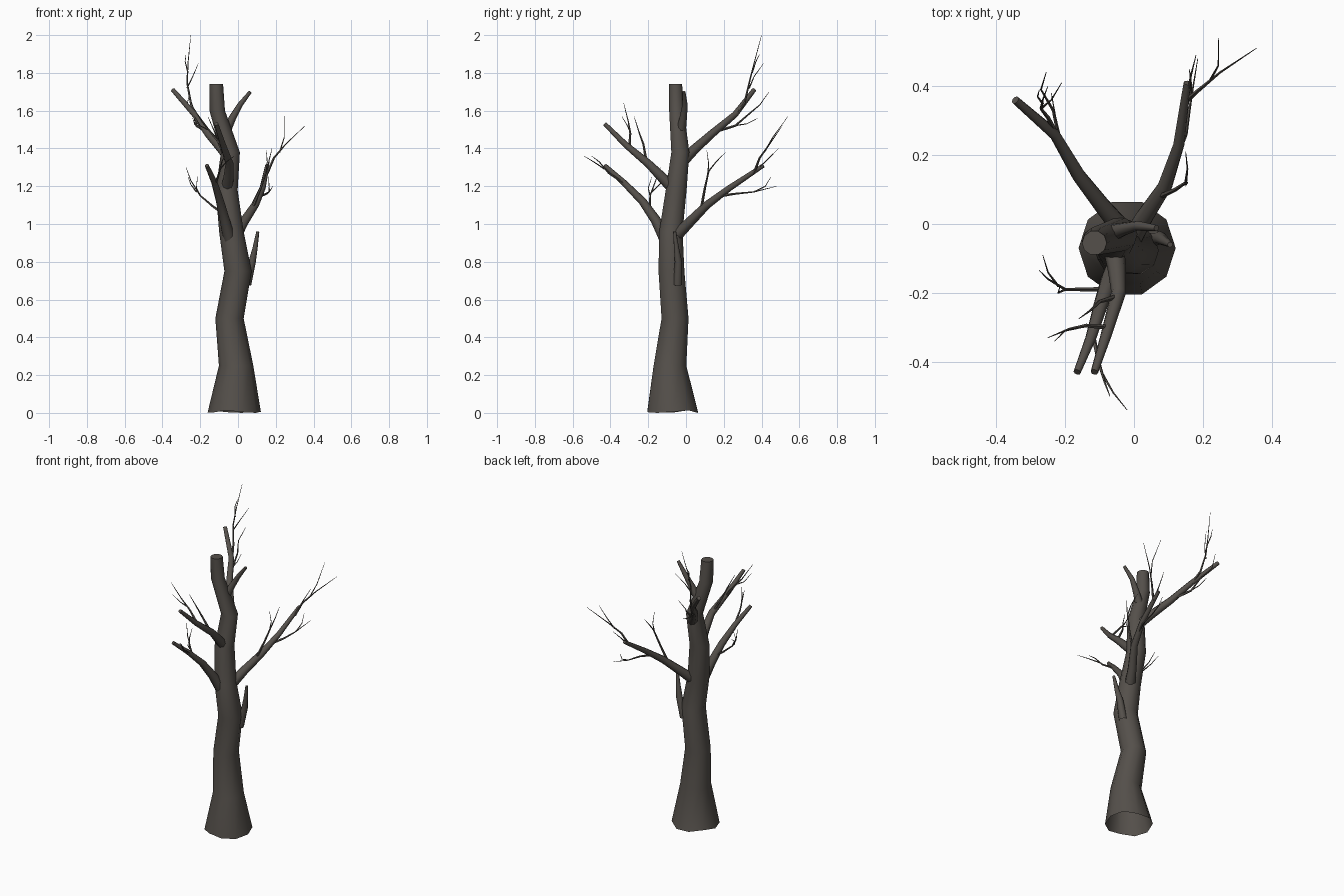
import bpy
import bmesh
import math
from mathutils import Vector

default_cube = bpy.data.objects.get("Cube")
if default_cube:
    bpy.data.objects.remove(default_cube, do_unlink=True)

# Single bark colour for the whole tree
bark = bpy.data.materials.new("dark grey brown bark")
bark.use_nodes = True
bark_colour = (0.09, 0.08, 0.07, 1)
bark.diffuse_color = bark_colour
shader = bark.node_tree.nodes["Principled BSDF"]
shader.inputs["Base Color"].default_value = bark_colour
shader.inputs["Roughness"].default_value = 0.9


def build_limb(name, points, radii, sides, level_rings=False, open_base=False):
    """Sweep a tapering ring along the points and cap its far end."""
    points = [Vector(p) for p in points]
    mesh_builder = bmesh.new()
    rings = []
    across = Vector((1, 0, 0))
    for index, centre in enumerate(points):
        before = points[max(index - 1, 0)]
        after = points[min(index + 1, len(points) - 1)]
        along = Vector((0, 0, 1)) if level_rings else (after - before).normalized()
        across = (across - along * across.dot(along)).normalized()
        other = along.cross(across)
        ring = []
        for side in range(sides):
            angle = math.tau * side / sides
            offset = across * math.cos(angle) + other * math.sin(angle)
            ring.append(mesh_builder.verts.new(centre + offset * radii[index]))
        rings.append(ring)
    for lower, upper in zip(rings, rings[1:]):
        for side in range(sides):
            following = (side + 1) % sides
            mesh_builder.faces.new((lower[side], lower[following],
                                    upper[following], upper[side]))
    mesh_builder.faces.new(rings[-1])
    if open_base:
        # Slightly ragged root edge
        for side, vert in enumerate(rings[0]):
            vert.co.z += 0.008 * (1 + math.sin(side * 2))
        lowest = min(vert.co.z for vert in rings[0])
        for vert in rings[0]:
            vert.co.z -= lowest
    mesh = bpy.data.meshes.new(name)
    mesh_builder.to_mesh(mesh)
    mesh_builder.free()
    mesh.materials.append(bark)
    limb = bpy.data.objects.new(name, mesh)
    bpy.context.collection.objects.link(limb)
    bpy.ops.object.select_all(action="DESELECT")
    limb.select_set(True)
    bpy.context.view_layer.objects.active = limb
    bpy.ops.object.shade_smooth_by_angle(angle=math.radians(50))
    return limb


def taper(start, end, count):
    return [start + (end - start) * i / (count - 1) for i in range(count)]


def branch(name, *points, start=0.032, end=0.011):
    build_limb(name, points, taper(start, end, len(points)), sides=8)


def twig(name, *points, start=0.008, end=0.001):
    build_limb(name, points, taper(start, end, len(points)), sides=5)


def shoot(name, *points):
    twig(name, *points, start=0.004)


# Crooked trunk, flared at the foot and sawn off at the top
build_limb(
    "trunk",
    [(-.02, -.07, 0), (-.01, -.085, .25), (-.045, -.058, .5), (0, -.077, .75),
     (-.035, -.08, .96), (-.06, -.052, 1.18), (-.04, -.03, 1.38),
     (-.11, -.05, 1.6), (-.115, -.055, 1.74)],
    [.141, .091, .075, .072, .065, .058, .05, .041, .036],
    sides=10, level_rings=True, open_base=True)

# Short stubs on the left side
branch("lower_stub", (.045, -.045, .68), (.075, -.04, .8), (.09, -.05, .87),
       (.105, -.06, .96), start=.025, end=.008)
branch("upper_stub", (-.06, -.025, 1.5), (-.03, -.015, 1.56), (.01, -.005, 1.63),
       (.065, -.012, 1.7), start=.025, end=.009)

# Lower back branch and its twigs
branch("lower_back_branch", (-.01, -.05, .94), (.03, .02, 1.01), (.09, .11, 1.1),
       (.13, .23, 1.19), (.155, .41, 1.31))
twig("lower_back_leader", (.155, .36, 1.27), (.19, .39, 1.35), (.25, .44, 1.42),
     (.355, .51, 1.52))
shoot("lower_back_leader_shoot", (.22, .415, 1.38), (.245, .46, 1.46),
      (.245, .54, 1.57))
twig("lower_back_tip_twig", (.155, .37, 1.28), (.165, .43, 1.34), (.18, .49, 1.4),
     start=.005)
twig("lower_back_side_twig", (.12, .19, 1.15), (.15, .26, 1.16), (.165, .36, 1.17),
     (.185, .48, 1.2))
shoot("lower_back_side_shoot", (.165, .36, 1.17), (.165, .42, 1.2), (.16, .45, 1.25))
twig("lower_back_inner_twig", (.075, .08, 1.08), (.12, .1, 1.19), (.15, .12, 1.28),
     (.155, .16, 1.33), (.15, .21, 1.38))
shoot("lower_back_inner_shoot", (.145, .115, 1.26), (.155, .12, 1.32),
      (.15, .11, 1.39))

# Upper back branch and its twigs
branch("upper_back_branch", (-.04, -.01, 1.34), (-.09, .05, 1.4), (-.16, .14, 1.48),
       (-.23, .26, 1.58), (-.345, .36, 1.71), start=.03, end=.012)
twig("upper_back_leader", (-.225, .26, 1.57), (-.25, .31, 1.64), (-.27, .335, 1.75),
     (-.265, .36, 1.85), (-.25, .4, 2))
shoot("upper_back_leader_shoot", (-.27, .335, 1.72), (-.24, .36, 1.78),
      (-.21, .41, 1.85))
shoot("upper_back_tip_shoot", (-.265, .35, 1.8), (-.28, .37, 1.86), (-.275, .39, 1.9))
twig("upper_back_side_twig", (-.17, .16, 1.49), (-.22, .26, 1.52), (-.235, .33, 1.58),
     (-.27, .39, 1.63), (-.255, .44, 1.7))
shoot("upper_back_side_shoot", (-.22, .25, 1.52), (-.23, .32, 1.53), (-.24, .38, 1.56))

# Lower front branch and its twigs
branch("lower_front_branch", (-.045, -.11, .92), (-.07, -.16, 1.02), (-.095, -.23, 1.12),
       (-.125, -.33, 1.22), (-.165, -.43, 1.31))
twig("lower_front_side_twig", (-.085, -.19, 1.06), (-.13, -.19, 1.09),
     (-.2, -.19, 1.15), (-.25, -.16, 1.23), (-.275, -.135, 1.3))
shoot("lower_front_side_shoot", (-.22, -.18, 1.17), (-.25, -.14, 1.21),
      (-.265, -.09, 1.25))
shoot("lower_front_inner_shoot", (-.2, -.19, 1.15), (-.22, -.2, 1.19),
      (-.215, -.18, 1.25))
twig("lower_front_tip_twig", (-.12, -.32, 1.21), (-.1, -.41, 1.27), (-.085, -.46, 1.33),
     (-.07, -.5, 1.36), start=.007)
shoot("lower_front_tip_shoot", (-.095, -.43, 1.29), (-.06, -.49, 1.33),
      (-.02, -.54, 1.36))

# Upper front branch and its twigs
branch("upper_front_branch", (-.06, -.06, 1.18), (-.05, -.13, 1.25), (-.045, -.2, 1.32),
       (-.08, -.32, 1.42), (-.115, -.43, 1.53))
twig("upper_front_side_twig", (-.075, -.3, 1.4), (-.14, -.295, 1.48),
     (-.19, -.305, 1.54), (-.25, -.33, 1.64))
shoot("upper_front_side_shoot", (-.16, -.3, 1.5), (-.2, -.31, 1.52),
      (-.23, -.34, 1.57))
twig("upper_front_inner_twig", (-.05, -.21, 1.33), (-.1, -.225, 1.42),
     (-.125, -.25, 1.49), (-.16, -.275, 1.57))
